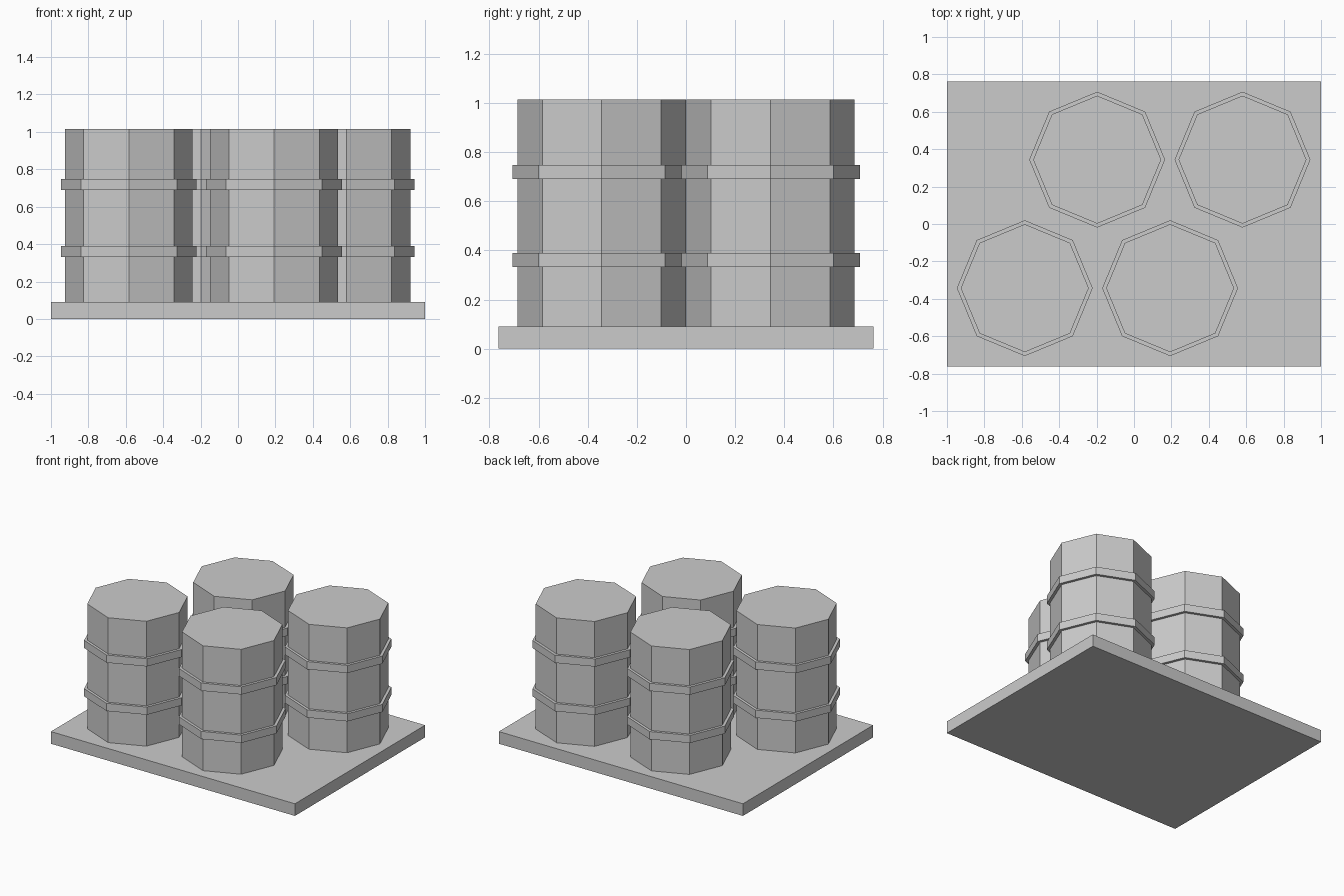
import bpy
import bmesh
from math import cos, sin, tau

cube = bpy.data.objects.get("Cube")
if cube:
    bpy.data.objects.remove(cube, do_unlink=True)

grey = bpy.data.materials.new("plain_grey")
grey.use_nodes = True
colour = (0.6, 0.6, 0.6, 1)
grey.diffuse_color = colour
grey.node_tree.nodes["Principled BSDF"].inputs["Base Color"].default_value = colour

SIDES = 8
BASE_TOP, BARREL_TOP = 0.09, 1.015
BODY_R, BAND_R = 0.342, 0.363
BANDS = [(0.332, 0.389), (0.69, 0.747)]


def add_object(name, bm, location=(0, 0, 0)):
    bmesh.ops.recalc_face_normals(bm, faces=bm.faces)
    mesh = bpy.data.meshes.new(name)
    bm.to_mesh(mesh)
    bm.free()
    mesh.materials.append(grey)
    obj = bpy.data.objects.new(name, mesh)
    obj.location = location
    bpy.context.collection.objects.link(obj)


def barrel(name, x, y):
    # Stepped profile from bottom to top, with two raised bands
    profile = [(BODY_R, BASE_TOP)]
    for low, high in BANDS:
        profile += [(BODY_R, low), (BAND_R, low), (BAND_R, high), (BODY_R, high)]
    profile.append((BODY_R, BARREL_TOP))

    # Sweep the profile around eight flat sides and cap both ends
    bm = bmesh.new()
    rings = [[bm.verts.new((r * cos(tau * i / SIDES), r * sin(tau * i / SIDES), z))
              for i in range(SIDES)] for r, z in profile]
    for a, b in zip(rings, rings[1:]):
        for i in range(SIDES):
            j = (i + 1) % SIDES
            bm.faces.new((a[i], a[j], b[j], b[i]))
    bm.faces.new(rings[0])
    bm.faces.new(rings[-1])
    add_object(name, bm, (x, y, 0))


# Flat base slab
bm = bmesh.new()
bmesh.ops.create_cube(bm, size=1)
bmesh.ops.scale(bm, vec=(2, 1.524, BASE_TOP), verts=bm.verts)
add_object("base_slab", bm, (0, 0, BASE_TOP / 2))

# Two staggered rows of barrels
barrel("front_right_barrel", -0.584, -0.343)
barrel("front_left_barrel", 0.193, -0.343)
barrel("back_right_barrel", -0.197, 0.344)
barrel("back_left_barrel", 0.58, 0.344)
